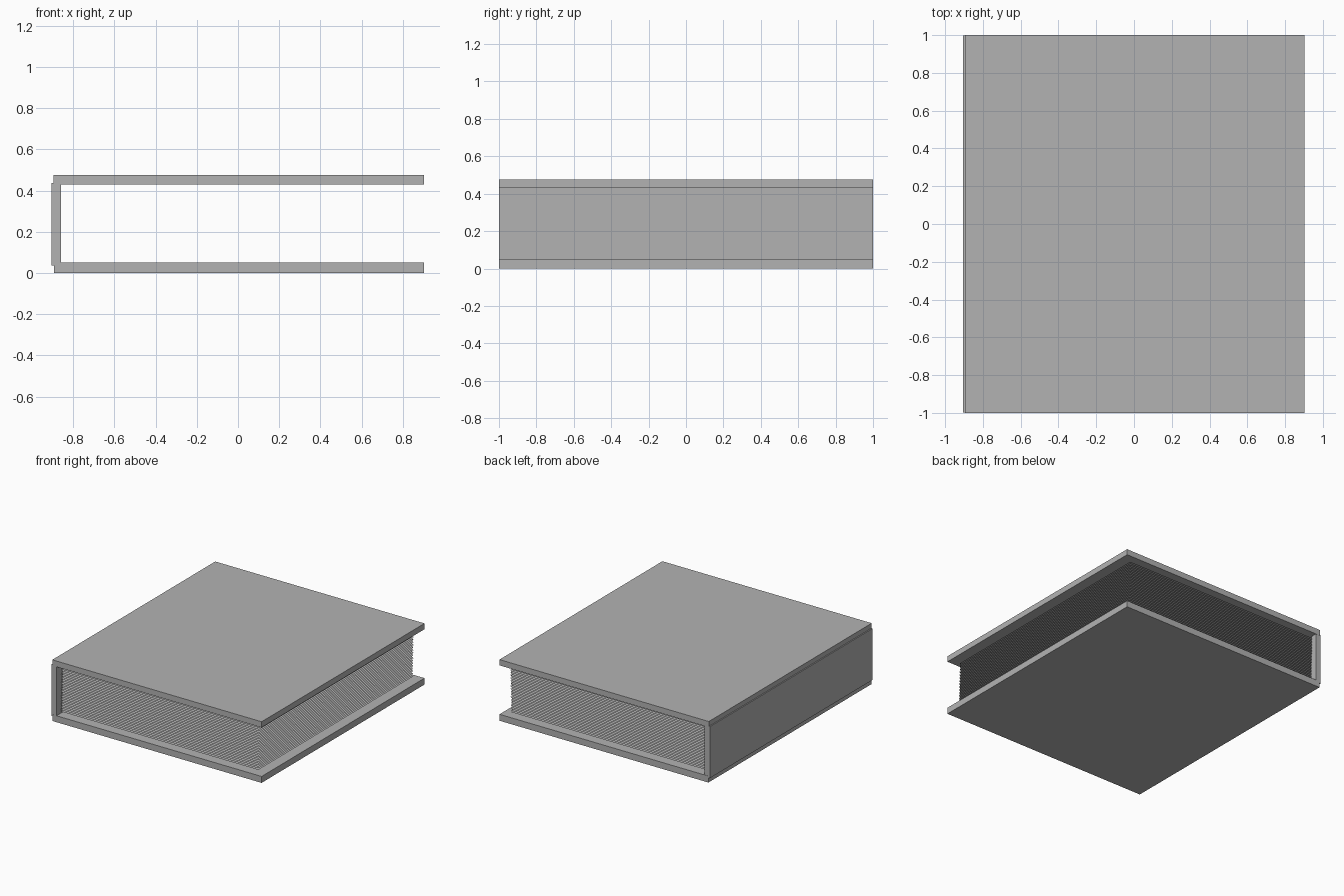
import bpy

if "Cube" in bpy.data.objects:
    bpy.data.objects.remove(bpy.data.objects["Cube"])

# one grey for the whole book
grey = bpy.data.materials.new("plain grey")
grey.diffuse_color = (0.448, 0.448, 0.448, 1.0)
grey.use_nodes = True
grey.node_tree.nodes["Principled BSDF"].inputs["Base Color"].default_value = grey.diffuse_color


def box(name, x, y, z):
    """Axis-aligned box from (min, max) ranges."""
    bpy.ops.mesh.primitive_cube_add(
        size=1, location=[(a + b) / 2 for a, b in (x, y, z)])
    ob = bpy.context.object
    ob.name = name
    ob.scale = [b - a for a, b in (x, y, z)]
    bpy.ops.object.transform_apply(location=False, rotation=False, scale=True)
    ob.data.materials.append(grey)
    return ob


# covers and spine
box("bottom_cover", (-0.893, 0.903), (-1, 1), (0.0, 0.05))
box("top_cover", (-0.896, 0.903), (-1, 1), (0.43, 0.475))
box("spine", (-0.905, -0.86), (-0.999, 0.999), (0.037, 0.437))

# stack of paper-thin pages, each nudged slightly towards the back
PAGES = 30
Z0, Z1 = 0.065, 0.425
bpy.ops.mesh.primitive_plane_add(size=1, location=(-0.01, 0.0, Z0))
pages = bpy.context.object
pages.name = "pages"
pages.scale = (1.70, 1.90, 1)
bpy.ops.object.transform_apply(location=False, rotation=False, scale=True)
pages.data.materials.append(grey)
stack = pages.modifiers.new("stack", 'ARRAY')
stack.count = PAGES
stack.use_relative_offset = False
stack.use_constant_offset = True
stack.constant_offset_displace = (0, 0.01 / PAGES, (Z1 - Z0) / (PAGES - 1))
